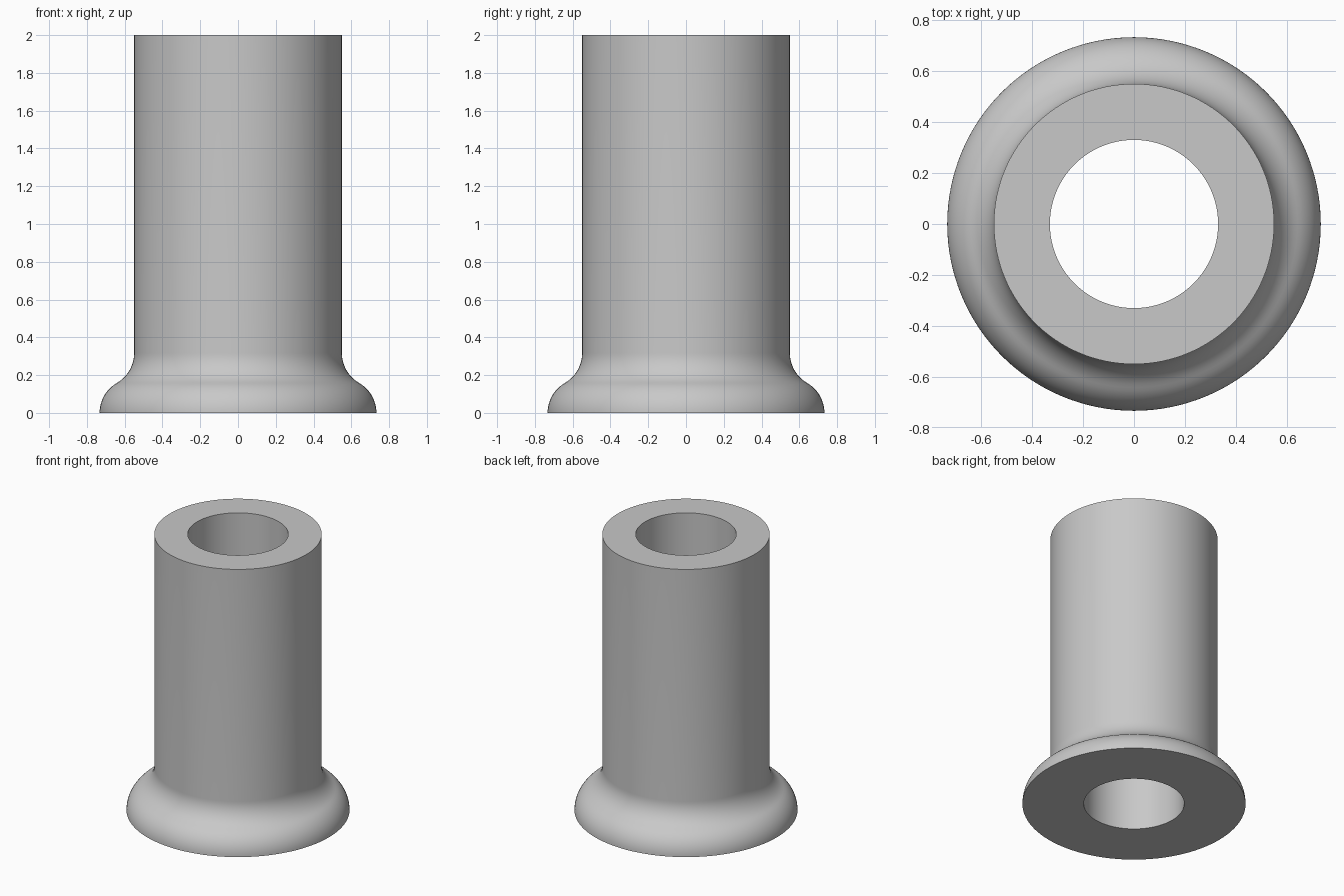
import bpy, bmesh
from math import sin, cos, pi, sqrt

cube = bpy.data.objects.get("Cube")
if cube:
    bpy.data.objects.remove(cube, do_unlink=True)

BORE, TUBE, FLANGE, HEIGHT = 0.33, 0.55, 0.733, 2.0
SEGMENTS, STEPS = 128, 12
R = FLANGE - TUBE          # shared radius of the rounded rim and the fillet
FILLET_Z = R * sqrt(3)     # the two arcs meet tangentially at 60 degrees

# Plain grey material
grey = bpy.data.materials.new("light_grey")
grey.use_nodes = True
colour = (0.58, 0.58, 0.58, 1)
grey.diffuse_color = colour
grey.node_tree.nodes["Principled BSDF"].inputs["Base Color"].default_value = colour

# Cross-section: bore, rounded flange rim, concave fillet, straight tube
angles = [pi / 3 * i / STEPS for i in range(STEPS + 1)]
rim = [(TUBE + R * cos(a), R * sin(a)) for a in angles]
fillet = [(FLANGE - R * cos(a), FILLET_Z - R * sin(a)) for a in reversed(angles)]
profile = [(BORE, 0)] + rim + fillet[1:] + [(TUBE, HEIGHT), (BORE, HEIGHT)]

# Revolve the closed section around the vertical axis
bm = bmesh.new()
verts = [bm.verts.new((r, 0, z)) for r, z in profile]
edges = [bm.edges.new((v, verts[(i + 1) % len(verts)])) for i, v in enumerate(verts)]
bmesh.ops.spin(bm, geom=verts + edges, cent=(0, 0, 0), axis=(0, 0, 1),
               angle=2 * pi, steps=SEGMENTS, use_duplicate=False)
bmesh.ops.remove_doubles(bm, verts=bm.verts, dist=0.0001)
bmesh.ops.recalc_face_normals(bm, faces=bm.faces)
mesh = bpy.data.meshes.new("flanged_bushing")
bm.to_mesh(mesh)
bm.free()
mesh.materials.append(grey)

bushing = bpy.data.objects.new("flanged_bushing", mesh)
bpy.context.collection.objects.link(bushing)
bpy.ops.object.select_all(action="DESELECT")
bushing.select_set(True)
bpy.context.view_layer.objects.active = bushing
bpy.ops.object.shade_smooth_by_angle(angle=pi / 6)
